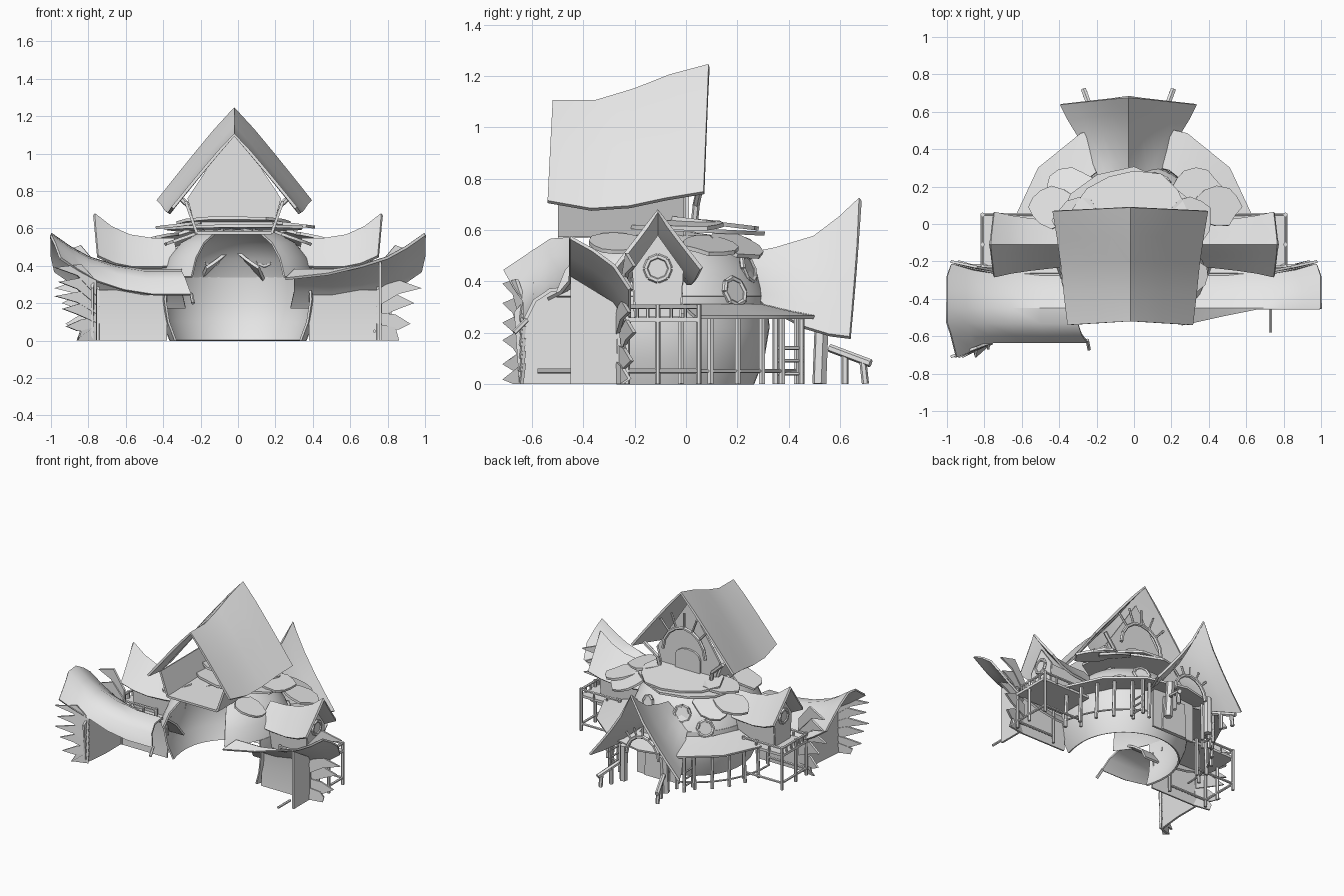
import bpy, bmesh, math, random
from mathutils import Vector, Matrix

random.seed(4)
if "Cube" in bpy.data.objects:
    bpy.data.objects.remove(bpy.data.objects["Cube"])

grey = bpy.data.materials.new("plain_grey")
grey.use_nodes = True
grey.diffuse_color = (0.8, 0.8, 0.8, 1)
grey.node_tree.nodes["Principled BSDF"].inputs["Base Color"].default_value = (0.8, 0.8, 0.8, 1)
made = []


def finish(name, bm, thick=0):
    bmesh.ops.recalc_face_normals(bm, faces=bm.faces)
    me = bpy.data.meshes.new(name)
    bm.to_mesh(me)
    bm.free()
    me.materials.append(grey)
    ob = bpy.data.objects.new(name, me)
    bpy.context.collection.objects.link(ob)
    if thick:
        mod = ob.modifiers.new("thickness", 'SOLIDIFY')
        mod.thickness, mod.offset = thick, 0
    made.append(ob)
    return ob


def loft(name, rows, thick=0.015):
    bm = bmesh.new()
    grid = [[bm.verts.new(p) for p in row] for row in rows]
    for a, b in zip(grid, grid[1:]):
        for i in range(len(a) - 1):
            bm.faces.new((a[i], a[i + 1], b[i + 1], b[i]))
    return finish(name, bm, thick)


def plates(name, polys, thick=0.015):
    bm = bmesh.new()
    for poly in polys:
        bm.faces.new([bm.verts.new(p) for p in poly])
    return finish(name, bm, thick)


def beams(name, parts, sides=6):
    bm = bmesh.new()
    for p, q, r in parts:
        p, q = Vector(p), Vector(q)
        d = q - p
        m = Matrix.Translation((p + q) / 2) @ d.to_track_quat('Z', 'Y').to_matrix().to_4x4()
        bmesh.ops.create_cone(bm, cap_ends=True, segments=sides, radius1=r,
                              radius2=r, depth=d.length, matrix=m)
    return finish(name, bm)


def frame(ox, oy, deg):
    c, s = math.cos(math.radians(deg)), math.sin(math.radians(deg))
    return lambda u, v, z: (ox + c * u - s * v, oy + s * u + c * v, z)


def gable_roof(name, P, stations, power=1.0, lean=0.0):
    # each station is: distance out, half width, ridge height, eave height
    rows = []
    for u, w, top, low in stations:
        rows.append([P(u - lean * abs(k) / 4, w * k / 4,
                       top + (low - top) * (abs(k) / 4) ** power)
                     for k in range(-4, 5)])
    return loft(name, rows, 0.016)


def gable_wall(name, P, u, w0, w1, z0, z1, top):
    return plates(name, [[P(u, -w0, z0), P(u, w0, z0), P(u, w1, z1),
                          P(u, 0, top), P(u, -w1, z1)]])


def window(name, centre, normal, r):
    q = Vector(normal).to_track_quat('Z', 'Y')
    pts = [Vector(centre) + q @ Vector((r * math.cos(k * math.pi / 4), r * math.sin(k * math.pi / 4), 0))
           for k in range(8)]
    beams(name + "_frame", [(pts[k - 1], pts[k], 0.011) for k in range(8)])
    plates(name + "_pane", [pts], 0.006)


def fan(name, P, u, z, r0, r1, up):
    # arched beam with struts that radiate to the roof
    def at(a, r):
        return P(u, r * math.cos(a), z + up * r * math.sin(a))
    angs = [math.pi * k / 8 for k in range(9)]
    parts = [(at(a, r0), at(b, r0), 0.013) for a, b in zip(angs, angs[1:])]
    parts += [(at(a, r0), at(a, r1), 0.008) for a in angs[2:-2]]
    beams(name, parts)


# round hut: the lower shell stops at the sides, the upper shell reaches forward as a hood
def shell(name, profile, start, steps):
    rows = []
    for k in range(steps + 1):
        a = math.radians(start + (180 - 2 * start) * k / steps)
        stretch = 1.25 if math.sin(a) < 0 else 1
        rows.append([(r * math.cos(a), -.1 + r * stretch * math.sin(a), z) for r, z in profile])
    loft(name, rows, 0.012)


shell("hut_lower_body", [(.36, 0), (.40, .1), (.42, .22), (.41, .34)], -22, 32)
shell("hut_upper_body", [(.41, .34), (.37, .44), (.3, .52), (.2, .575), (.02, .6)], -53, 40)
for side, tag in ((1, "left"), (-1, "right")):
    for deg, z, r in ((45, .36, .41), (68, .45, .37)):
        a = math.radians(deg)
        window(f"{tag}_round_window_{deg}", (side * r * math.cos(a), -.1 + r * math.sin(a), z),
               (side * math.cos(a), math.sin(a), .3), .055)


# ragged cap slabs over the hut
def slab(name, x, y, z, rx, ry, tx, ty):
    pts = []
    for k in range(12):
        a, j = k * math.pi / 6, random.uniform(.85, 1.08)
        dx, dy = rx * j * math.cos(a), ry * j * math.sin(a)
        pts.append((x + dx, y + dy, z - tx * dx - ty * dy))
    plates(name, [pts], 0.016)


slab("cap_main", 0, .08, .63, .31, .23, 0, .12)
slab("cap_under", 0, .02, .6, .38, .27, 0, .05)
for s, tag in ((1, "left"), (-1, "right")):
    slab(tag + "_cap_back", s * .33, .2, .54, .13, .1, s * .3, .3)
    slab(tag + "_cap_side", s * .44, .09, .54, .13, .11, s * .25, .1)
    slab(tag + "_cap_upper", s * .3, .02, .62, .13, .13, s * .12, 0)
    slab(tag + "_cap_front", s * .29, -.28, .55, .11, .1, s * .35, 0)

# tall upper room, open at the front
T = frame(-.02, 0, 90)
gable_roof("tower_roof", T, [(-.52, .33, 1.1, .71), (-.35, .35, 1.1, .68), (-.2, .365, 1.145, .69),
                             (-.06, .385, 1.2, .72), (.09, .41, 1.24, .745)], 1.05, .02)
gable_wall("tower_back_wall", T, -.01, .2, .25, .58, .76, 1.14)
for s, tag in ((1, "right"), (-1, "left")):
    loft(tag + "_tower_wall", [[T(u, s * .2, .575), T(u, s * .23, .66), T(u, s * .26, .745)]
                               for u in (-.5, -.25, -.01)])
    beams(tag + "_tower_brace", [(T(.03, s * .2, .6), T(.04, s * .22, .7), .014),
                                 (T(.04, s * .22, .7), T(.06, s * .32, .79), .014)])
plates("tower_floor", [[T(-.5, -.2, .575), T(-.5, .2, .575), T(0, .2, .585), T(0, -.2, .585)]])
fan("tower_fan", T, .05, .78, .17, .27, 1.1)
door = [T(.002, -.1, .6), T(.002, .1, .6)] + [
    T(.002, .1 * math.cos(k * math.pi / 6), .74 + .06 * math.sin(k * math.pi / 6)) for k in range(7)]
plates("tower_door", [door], 0.02)

# side dormers with balconies on stilts
for deg, tag in ((0, "left"), (180, "right")):
    D = frame(0, -.11, deg)
    gable_roof(tag + "_dormer_roof", D, [(.34, .115, .54, .40), (.45, .12, .54, .39), (.58, .135, .56, .39),
                                         (.68, .15, .605, .41), (.77, .17, .675, .45)], .95, .02)
    gable_wall(tag + "_dormer_end", D, .7, .085, .1, .26, .44, .58)
    for v in (-.085, .085):
        plates(f"{tag}_dormer_wall_{'a' if v < 0 else 'b'}",
               [[D(.4, v, .26), D(.7, v, .26), D(.7, v * 1.1, .43), D(.4, v * 1.1, .42)]])
    window(tag + "_dormer_window", D(.712, 0, .45), Vector(D(1, 0, 0)) - Vector(D(0, 0, 0)), .048)
    # the deck reaches further at the back, which is +v on the left and -v on the right
    lo, hi = (-.12, .16) if deg == 0 else (-.16, .12)
    plates(tag + "_balcony_deck", [[D(.43, lo, .25), D(.82, lo, .25), D(.82, hi, .25), D(.43, hi, .25)]], .018)
    parts = []
    corners = [D(.5, lo, 0), D(.81, lo, 0), D(.81, 0, 0), D(.81, hi, 0), D(.5, hi, 0)]
    for x, y, _ in corners:
        parts.append(((x, y, 0), (x, y, .31), .011))
    for a, b in zip(corners, corners[1:]):
        for h in (.05, .3):
            parts.append(((a[0], a[1], h), (b[0], b[1], h), .009))
        for t in (.33, .67):
            m = Vector(a).lerp(Vector(b), t)
            parts.append(((m.x, m.y, .25), (m.x, m.y, .3), .007))
    beams(tag + "_balcony_frame", parts)

# skirt roof around the back, on posts
angs = [math.radians(12 + 26 * k) for k in range(7)]
rows = [[(r * math.cos(a), -.1 + r * math.sin(a), z) for r, z in ((.43, .305), (.54, .28), (.65, .26))]
        for a in angs]
loft("skirt_roof", rows, .014)
parts = []
for k in range(15):
    a = math.radians(8 + 11.7 * k)
    if abs(math.cos(a)) > .3:
        x, y = .58 * math.cos(a), -.1 + .58 * math.sin(a)
        parts.append(((x, y, 0), (x * .98, y, .275), .013))
        b = a + math.radians(11.7)
        if abs(math.cos(b)) > .3:
            parts.append(((x, y, .05), (.58 * math.cos(b), -.1 + .58 * math.sin(b), .05), .007))
# short ladders beside the entrance
for s in (1, -1):
    parts += [((s * .3, y, 0), (s * .3, y, .26), .012) for y in (.35, .45)]
    parts += [((s * .3, .35, h), (s * .3, .46, h), .007) for h in (.04, .09, .14)]
beams("skirt_posts", parts)

# entrance gable at the back
B = frame(-.03, 0, 90)
gable_roof("entrance_roof", B, [(.25, .14, .505, .39), (.35, .18, .525, .30), (.5, .26, .57, .22),
                                (.6, .32, .645, .19), (.68, .36, .72, .18)], .8, .04)
gable_wall("entrance_wall", B, .36, .17, .17, 0, .27, .49)
plates("entrance_door", [[B(.37, -.1, 0), B(.37, .1, 0), B(.37, .09, .25), B(.37, -.09, .25)]], .02)
fan("entrance_fan", B, .54, .22, .13, .19, 1.1)
parts = []
for s in (1, -1):
    parts += [(B(.52, s * .17, 0), B(.53, s * .16, .26), .028),
              (B(.56, s * .18, .14), B(.64, s * .21, .11), .016),
              (B(.64, s * .21, .11), B(.72, s * .24, .08), .016),
              (B(.62, s * .2, 0), B(.62, s * .2, .12), .014),
              (B(.7, s * .23, 0), B(.69, s * .23, .09), .014)]
beams("entrance_rails", parts)

# long side wings; the left one is cut near its ridge, the right one keeps its front slope
for s, tag in ((1, "left"), (-1, "right")):
    def W(x, y, z, s=s):
        return (s * x, y, z)
    rows = []
    for x, top in ((.3, .375), (.5, .375), (.66, .40), (.8, .445), (.9, .5), (1.0, .57)):
        back = [W(x, -.45, top), W(x, -.36, top - .05), W(x, -.28, top - .11), W(x - .02, -.22, top - .2)]
        if s < 0:
            front = [W(x - .05, -.63 - max(0, x - .8) * .4, top - .13), W(x - .02, -.59, top - .05),
                     W(x, -.53, top - .01)]
        else:
            lip = max(.005, .09 - (x - .3) * .25)
            front = [W(x - lip / 2, -.45 - lip, top - lip * .5)]
        rows.append(front + back)
    loft(tag + "_wing_roof", rows, .014)
    loft(tag + "_wing_back_wall", [[W(x, -.27, 0), W(x, -.26, .15), W(x, -.27, .27)] for x in (.38, .55, .77)], .012)
    end = [W(.76, -.45, 0), W(.76, -.27, 0), W(.76, -.27, .31), W(.76, -.45, .42)]
    if s < 0:
        end += [W(.77, -.6, .36), W(.78, -.67, .28), W(.78, -.65, 0)]
    plates(tag + "_wing_end", [end], .014)
    # splintered planks flaring past the wing end
    tips = [(.85, .02), (.92, .09), (.94, .2), (.98, .28), (.96, .37), (.98, .46)]
    polys = []
    for k, (x, z) in enumerate(tips):
        h, y = .06 * k, -.27 + .01 * (k % 3)
        polys.append([W(.74, y, h), W(.86, y + .02, max(0, z - .03)), W(x, y + .05, z),
                      W(.84, y + .02, z + .05), W(.74, y, h + .09)])
        if s < 0:
            polys.append([W(.76, -.64, h * .8), W(.86, -.67, max(0, z * .8 - .02)), W(x, -.71, z * .85),
                          W(.84, -.66, z * .8 + .04), W(.76, -.63, h * .8 + .08)])
    plates(tag + "_wing_splinters", polys, .014)
beams("loose_branch", [((-.25, -.62, .25), (-.24, -.67, .2), .01), ((.73, -.44, .05), (.73, -.58, .05), .009)])

# apply thickness, then shade smooth with sharp edges kept
bpy.ops.object.select_all(action='DESELECT')
for ob in made:
    ob.select_set(True)
bpy.context.view_layer.objects.active = made[0]
bpy.ops.object.convert(target='MESH')
bpy.ops.object.shade_smooth_by_angle(angle=math.radians(35))
